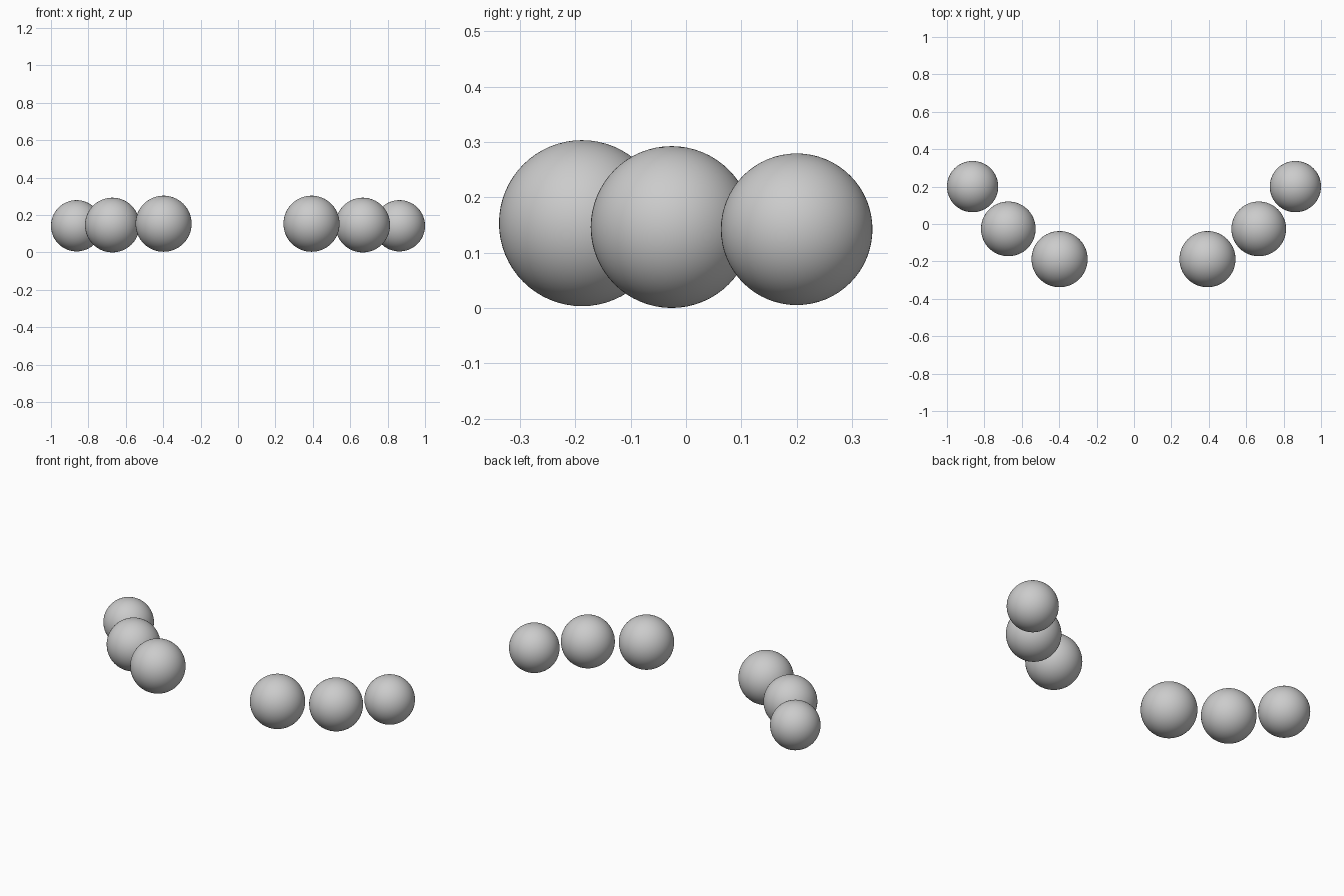
import bpy

if "Cube" in bpy.data.objects:
    bpy.data.objects.remove(bpy.data.objects["Cube"])

# Three pairs of balls in a wide V: radius, left x, right x, y, z
PAIRS = {
    "front_ball": (0.150, -0.398, 0.393, -0.188, 0.1535),
    "middle_ball": (0.1462, -0.672, 0.667, -0.026, 0.1465),
    "rear_ball": (0.137, -0.863, 0.863, 0.200, 0.1425),
}


def ball(name, radius, location):
    bpy.ops.mesh.primitive_uv_sphere_add(
        segments=64, ring_count=32, radius=radius, location=location)
    obj = bpy.context.object
    obj.name = name
    bpy.ops.object.shade_smooth()


for name, (radius, left_x, right_x, y, z) in PAIRS.items():
    ball(name + "_left", radius, (left_x, y, z))
    ball(name + "_right", radius, (right_x, y, z))
